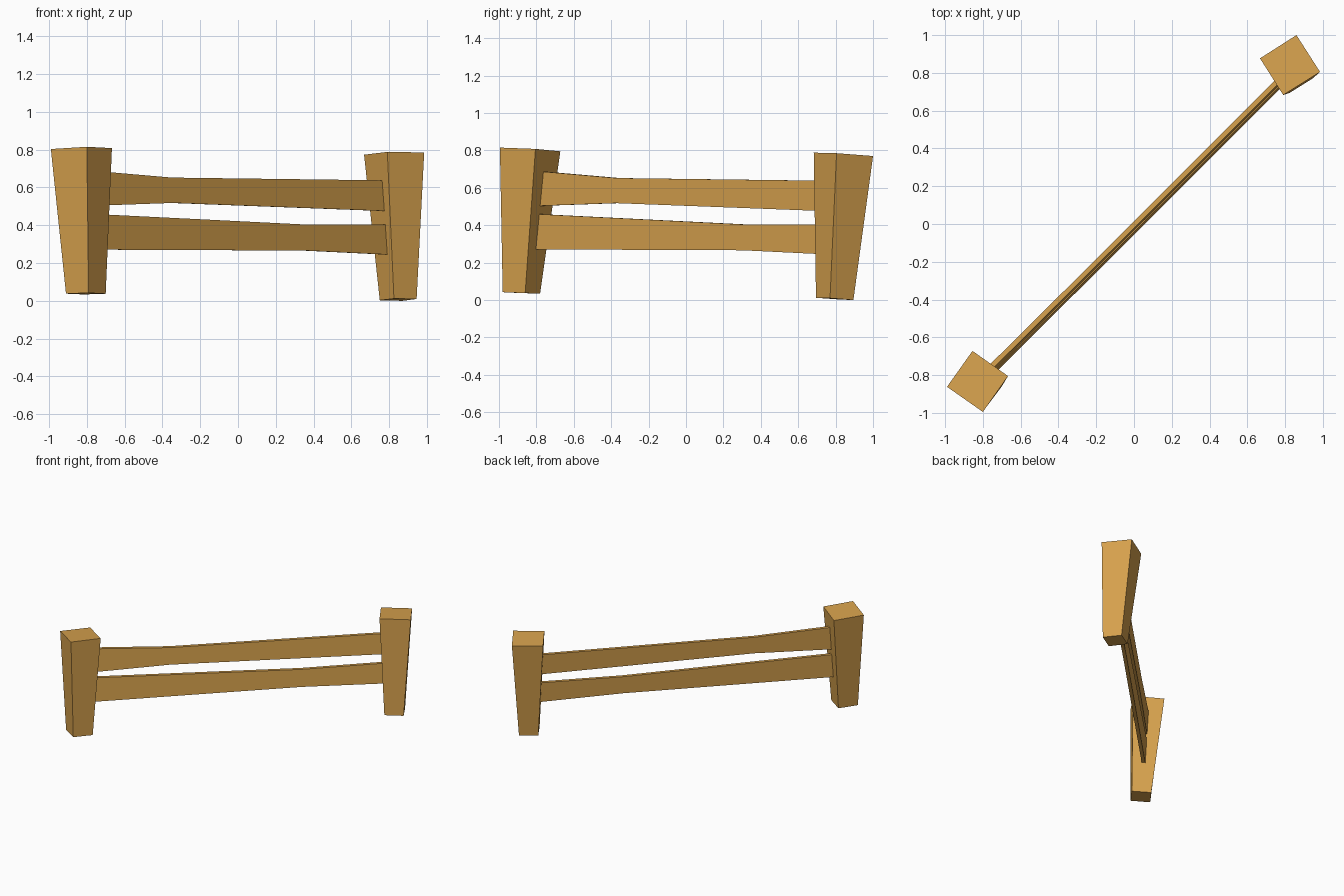
import bpy, bmesh
from mathutils import Vector

if "Cube" in bpy.data.objects:
    bpy.data.objects.remove(bpy.data.objects["Cube"])

wood = bpy.data.materials.new("warm wood")
wood.diffuse_color = (0.68, 0.36, 0.075, 1)
wood.use_nodes = True
wood.node_tree.nodes["Principled BSDF"].inputs["Base Color"].default_value = wood.diffuse_color


def loft(name, rings):
    """Solid skinned through four-cornered rings, capped at both ends."""
    bm = bmesh.new()
    loops = [[bm.verts.new(p) for p in ring] for ring in rings]
    for a, b in zip(loops, loops[1:]):
        for i in range(4):
            j = (i + 1) % 4
            bm.faces.new((a[i], a[j], b[j], b[i]))
    bm.faces.new(loops[0])
    bm.faces.new(loops[-1])
    bmesh.ops.recalc_face_normals(bm, faces=bm.faces)
    mesh = bpy.data.meshes.new(name)
    bm.to_mesh(mesh)
    bm.free()
    mesh.materials.append(wood)
    obj = bpy.data.objects.new(name, mesh)
    bpy.context.collection.objects.link(obj)
    return obj


# Posts: slightly leaning, wider at the top (bottom ring, top ring)
loft("left_post", [
    [(-0.79, -0.98, 0.042), (-0.70, -0.86, 0.037), (-0.82, -0.78, 0.034), (-0.91, -0.90, 0.038)],
    [(-0.80, -0.995, 0.815), (-0.667, -0.805, 0.808), (-0.855, -0.672, 0.795), (-0.99, -0.862, 0.803)],
])
loft("right_post", [
    [(0.825, 0.695, 0.012), (0.945, 0.77, 0.01), (0.87, 0.895, 0.0), (0.75, 0.82, 0.003)],
    [(0.79, 0.683, 0.788), (0.985, 0.805, 0.785), (0.86, 1.0, 0.77), (0.667, 0.877, 0.773)],
])

# Rails: thin diagonal boards sharing the lean of the fence
SIDE = Vector((-0.7071, 0.7071, 0))
THICK = 0.026


def rail(name, sections):
    """sections: (position along the diagonal, bottom z, top z)"""
    rings = []
    for t, low, high in sections:
        ring = []
        for z, s in ((low, -1), (low, 1), (high, 1), (high, -1)):
            lean = (z - 0.68) * 0.064
            ring.append(Vector((t, t, z)) + SIDE * (lean + s * THICK / 2))
        rings.append(ring)
    loft(name, rings)


rail("upper_rail", [(-0.81, 0.502, 0.691), (-0.36, 0.518, 0.652), (0.80, 0.474, 0.637)])
rail("lower_rail", [(-0.81, 0.271, 0.461), (0.33, 0.266, 0.404), (0.80, 0.243, 0.404)])
